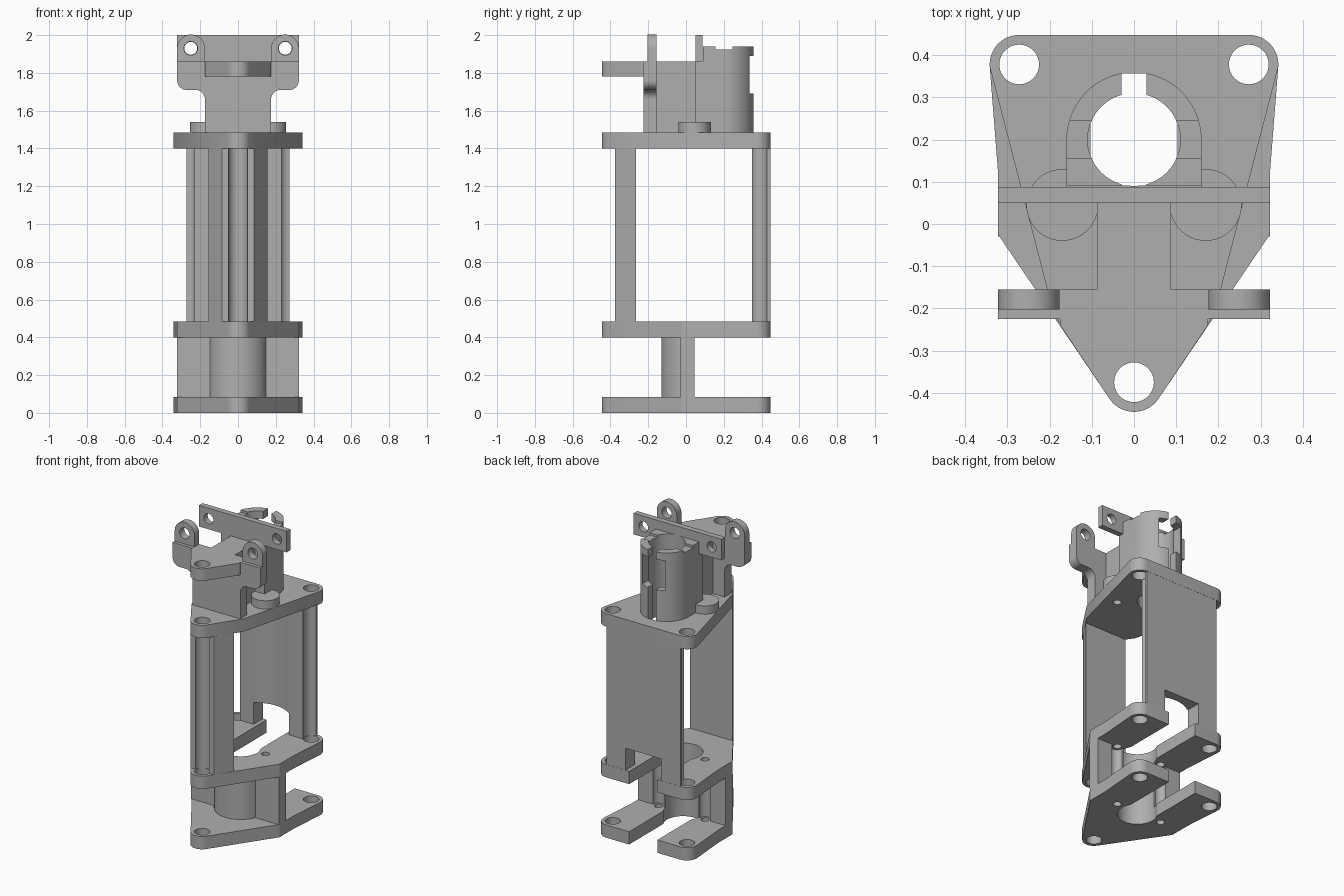
import bpy, bmesh
from math import sin, cos, radians

if "Cube" in bpy.data.objects:
    bpy.data.objects.remove(bpy.data.objects["Cube"])

grey = bpy.data.materials.new("plain grey")
grey.use_nodes = True
grey.diffuse_color = (0.43, 0.43, 0.43, 1)
grey.node_tree.nodes["Principled BSDF"].inputs["Base Color"].default_value = grey.diffuse_color

FRONT = (0, -0.375)
CORNER = (0.272, 0.378)
MOTOR = (0, 0.2)
SCREW = (0.17, 0.045)


def arc(c, r, a0, a1, n=12):
    angles = [radians(a0 + (a1 - a0) * i / n) for i in range(n + 1)]
    return [(c[0] + r * cos(a), c[1] + r * sin(a)) for a in angles]


def mirrored(half):
    """Close a right-hand outline with its reflection in x."""
    return half + [(-x, v) for x, v in reversed(half) if abs(x) > 1e-5]


def prism(name, pts, lo, hi, axis="z"):
    """Extrude an outline: xy along z, or xz along y."""
    bm = bmesh.new()
    put = (lambda u, v, w: (u, v, w)) if axis == "z" else (lambda u, v, w: (u, w, v))
    rings = [[bm.verts.new(put(u, v, w)) for u, v in pts] for w in (lo, hi)]
    bm.faces.new(rings[0])
    bm.faces.new(rings[1])
    for i in range(len(pts)):
        j = (i + 1) % len(pts)
        bm.faces.new((rings[0][i], rings[0][j], rings[1][j], rings[1][i]))
    bmesh.ops.recalc_face_normals(bm, faces=bm.faces)
    me = bpy.data.meshes.new(name)
    bm.to_mesh(me)
    bm.free()
    ob = bpy.data.objects.new(name, me)
    me.materials.append(grey)
    bpy.context.collection.objects.link(ob)
    return ob


def box(name, x0, x1, y0, y1, z0, z1):
    return prism(name, [(x0, y0), (x1, y0), (x1, y1), (x0, y1)], z0, z1)


def rod(name, c, r, lo, hi, axis="z", n=40):
    return prism(name, arc(c, r, 0, 360 - 360 / n, n - 1), lo, hi, axis)


def cut(ob, *cutters):
    for c in cutters:
        c.hide_render = True
        m = ob.modifiers.new("cut", "BOOLEAN")
        m.operation, m.solver, m.object = "DIFFERENCE", "EXACT", c
        bpy.context.view_layer.objects.active = ob
        bpy.ops.object.modifier_apply(modifier=m.name)
        bpy.data.objects.remove(c)
    return ob


def holes(c, r, lo, hi, axis="z"):
    """A mirrored pair of round cutters."""
    return [rod("cutter", (s * c[0], c[1]), r, lo, hi, axis) for s in (-1, 1)]


def bolt_holes(lo, hi, r=0.047):
    return holes(CORNER, r, lo, hi) + [rod("cutter", FRONT, r, lo, hi)]


# Plate outlines
nose = arc(FRONT, 0.07, -90, -34)
shoulder = arc(CORNER, 0.07, -5, 90)
wide = mirrored(nose + [(0.322, -0.025), (0.322, 0.12)] + shoulder)
slim = mirrored(nose + [(0.19, -0.215)] + shoulder)

# Lower two plates with an open rear slot
for name, z in (("bottom_plate", 0), ("middle_plate", 0.4)):
    plate = prism(name, wide, z, z + 0.085)
    cut(plate, box("cutter", -0.103, 0.103, 0.05, 0.6, z - 0.1, z + 0.2),
        rod("cutter", (0, 0.03), 0.12, z - 0.1, z + 0.2),
        *bolt_holes(z - 0.1, z + 0.2), *holes(SCREW, 0.025, z - 0.1, z + 0.2))

# Spacer: crosswise wall with a rounded front
bulge = arc((0, 0.03), 0.16, -90, -22)
spacer = prism("spacer", mirrored(bulge + [(0.322, -0.03), (0.322, 0.045)]), 0.085, 0.4)
cut(spacer, rod("cutter", (0, 0.03), 0.12, 0, 0.5), *holes(SCREW, 0.04, 0, 0.5))

# Front pillar with bolt groove
pillar = prism("front_pillar", mirrored([(0.085, -0.375), (0.155, -0.265)]), 0.485, 1.4)
cut(pillar, rod("cutter", FRONT, 0.05, 0.4, 1.5))

# Rear wall with bolt grooves, hollow inner face and cable notch
wall = box("rear_wall", -0.272, 0.272, 0.35, 0.447, 0.485, 1.4)
cut(wall, *holes(CORNER, 0.05, 0.4, 1.5), rod("cutter", (0, 0.18), 0.21, 0.4, 1.5),
    box("cutter", -0.13, 0.13, 0.3, 0.5, 0.4, 0.63))

# Top plate
top = prism("top_plate", slim, 1.4, 1.485)
cut(top, rod("cutter", MOTOR, 0.11, 1.3, 1.6), box("cutter", -0.03, 0.03, 0.09, 0.357, 1.3, 1.6),
    *bolt_holes(1.3, 1.6), *holes(SCREW, 0.025, 1.3, 1.45))

# Screw bosses
for side, s in (("left", 1), ("right", -1)):
    rod(side + "_screw_boss", (s * SCREW[0], SCREW[1]), 0.085, 1.48, 1.54)

# Socket tower: half-round shell, split front and back
shell = mirrored([(0.16, 0.09)] + arc(MOTOR, 0.16, 0, 90, 20))
tower = prism("socket_tower", shell, 1.48, 1.94)
cut(tower, rod("cutter", MOTOR, 0.11, 1.4, 2.1),
    box("cutter", -0.03, 0.03, 0.091, 0.5, 1.4, 2.1),
    box("cutter", -0.085, 0.085, 0.25, 0.5, 1.69, 1.89),
    box("cutter", -0.3, 0.3, 0.155, 0.245, 1.925, 2.1))

# Rear crossbar and its column
bar = box("rear_crossbar", -0.322, 0.322, 0.05, 0.088, 1.86, 2.0)
cut(bar, *holes((0.25, 1.93), 0.034, 0, 0.2, "y"))
box("crossbar_column", -0.16, 0.16, 0.05, 0.09, 1.48, 1.86)
box("spine", -0.088, 0.088, -0.155, 0.05, 1.48, 1.86)

# Front bracket with two rounded ears
ear = ([(0.175, 1.48)] + arc((0.225, 1.66), 0.05, 180, 90)
       + arc((0.272, 1.76), 0.05, -90, 0) + arc((0.249, 1.93), 0.073, 0, 180, 24)
       + [(0.176, 1.86)])
bracket = prism("front_bracket", mirrored(ear), -0.225, -0.155, "y")
cut(bracket, box("cutter", -0.5, 0.5, -0.3, -0.203, 1.86, 2.1),
    *holes((0.25, 1.93), 0.036, -0.3, 0, "y"))

# Upper front tab
tab = prism("front_tab", mirrored(nose + [(0.175, -0.24), (0.175, -0.16)]), 1.78, 1.86)
cut(tab, rod("cutter", FRONT, 0.047, 1.7, 1.9))

# Smooth the curved walls and keep the edges crisp
bpy.ops.object.select_all(action="DESELECT")
for ob in bpy.context.scene.objects:
    if ob.type == "MESH":
        ob.select_set(True)
        bpy.context.view_layer.objects.active = ob
bpy.ops.object.shade_smooth_by_angle(angle=radians(25))
